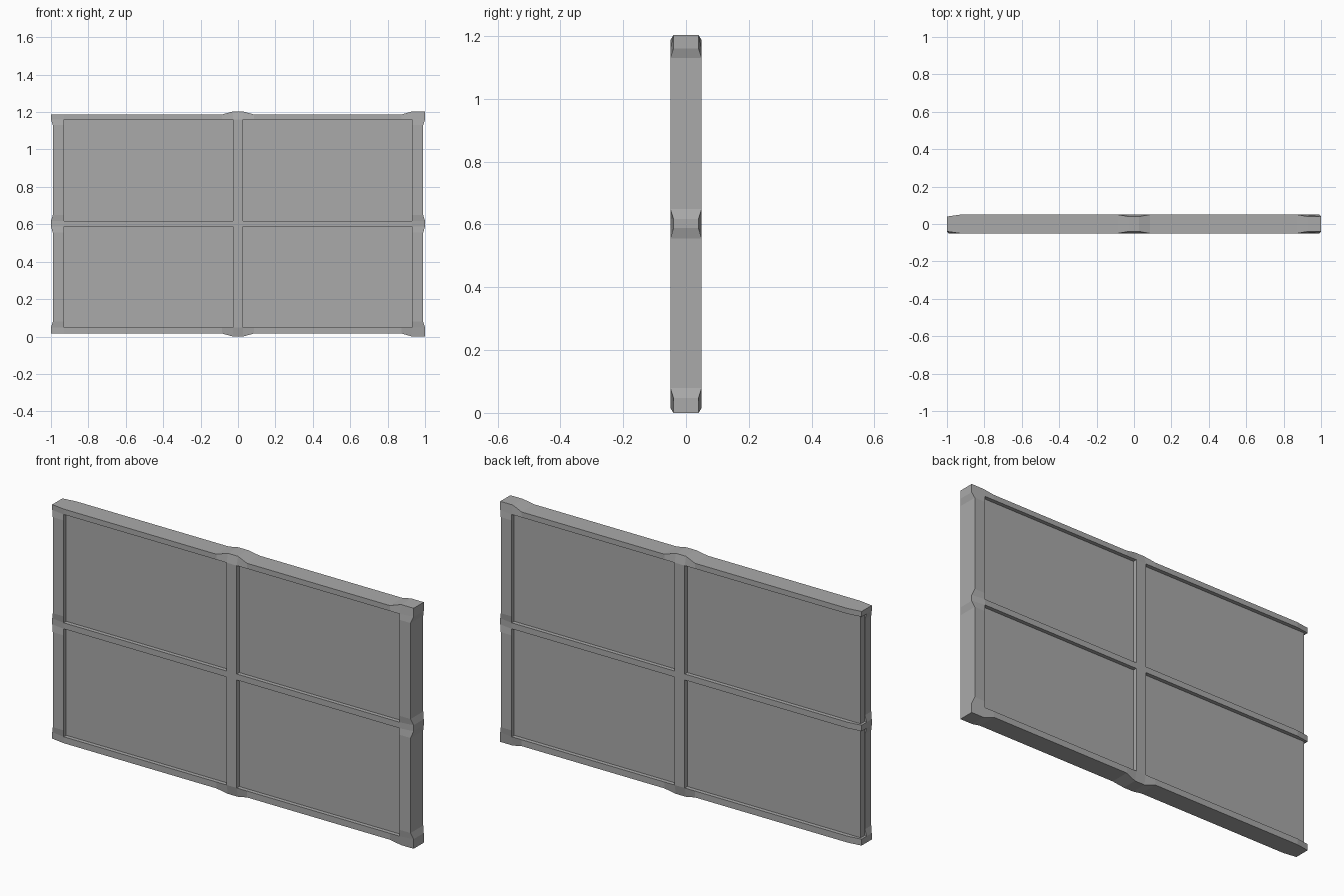
import bpy
import bmesh

cube = bpy.data.objects.get("Cube")
if cube:
    bpy.data.objects.remove(cube, do_unlink=True)

# Single grey paint
grey = bpy.data.materials.new("grey")
grey.use_nodes = True
colour = (0.4, 0.4, 0.4, 1)
grey.diffuse_color = colour
grey.node_tree.nodes["Principled BSDF"].inputs["Base Color"].default_value = colour


def add_object(name, bm):
    bmesh.ops.recalc_face_normals(bm, faces=bm.faces)
    mesh = bpy.data.meshes.new(name)
    bm.to_mesh(mesh)
    bm.free()
    mesh.materials.append(grey)
    obj = bpy.data.objects.new(name, mesh)
    bpy.context.collection.objects.link(obj)
    return obj


# Lines that divide the frame into posts, rails and swelling ends
xs = [-0.99, -0.93, -0.085, -0.028, 0.028, 0.085, 0.875, 0.93, 0.99]
zs = [0.016, 0.048, 0.08, 0.555, 0.588, 0.618, 0.65, 1.13, 1.16, 1.187]
posts = [(-0.99, -0.93), (-0.028, 0.028), (0.93, 0.99)]
rails = [(0.016, 0.048), (0.588, 0.618), (1.16, 1.187)]
DEPTH, TAPER, SIDE_SWELL, END_SWELL = 0.05, 0.01, 0.01, 0.016


def inside(v, spans):
    return any(a - 1e-4 <= v <= b + 1e-4 for a, b in spans)


def place(x, y, z):
    """Push joints on the outer edge outward and narrow their faces."""
    nx, nz, joint = x, z, False
    if x in (xs[0], xs[-1]) and inside(z, rails):
        nx += SIDE_SWELL if x > 0 else -SIDE_SWELL
        joint = True
    if z in (zs[0], zs[-1]) and inside(x, posts[1:]):
        nz += END_SWELL if z > 1 else -END_SWELL
        joint = True
    if joint and y:
        y -= TAPER if y > 0 else -TAPER
    return nx, y, nz


# Frame: front and back lattices joined by walls; the right post is front only
bm = bmesh.new()
for y in (-DEPTH, DEPTH):
    used_posts = posts if y < 0 else posts[1:]
    cells = set()
    for i in range(len(xs) - 1):
        for k in range(len(zs) - 1):
            mid_x, mid_z = (xs[i] + xs[i + 1]) / 2, (zs[k] + zs[k + 1]) / 2
            if inside(mid_x, used_posts) or inside(mid_z, rails):
                cells.add((i, k))
    for i, k in cells:
        ring = [(i, k), (i + 1, k), (i + 1, k + 1), (i, k + 1)]
        bm.faces.new([bm.verts.new(place(xs[a], y, zs[b])) for a, b in ring])
        neighbours = [(i, k - 1), (i + 1, k), (i, k + 1), (i - 1, k)]
        for n, cell in enumerate(neighbours):
            if cell not in cells:
                p, q = ring[n], ring[(n + 1) % 4]
                wall = [(p, y), (q, y), (q, 0), (p, 0)]
                bm.faces.new([bm.verts.new(place(xs[c[0]], d, zs[c[1]]))
                              for c, d in wall])
bmesh.ops.remove_doubles(bm, verts=bm.verts, dist=1e-4)
bmesh.ops.holes_fill(bm, edges=[e for e in bm.edges if e.is_boundary], sides=0)
add_object("frame", bm)

# Recessed panel running through the frame
bm = bmesh.new()
bmesh.ops.create_cube(bm, size=1)
left, right, low, high = -0.988, 0.96, 0.03, 1.175
for v in bm.verts:
    v.co = (left if v.co.x < 0 else right,
            0.03 if v.co.y > 0 else -0.03,
            low if v.co.z < 0 else high)
add_object("panel", bm)
